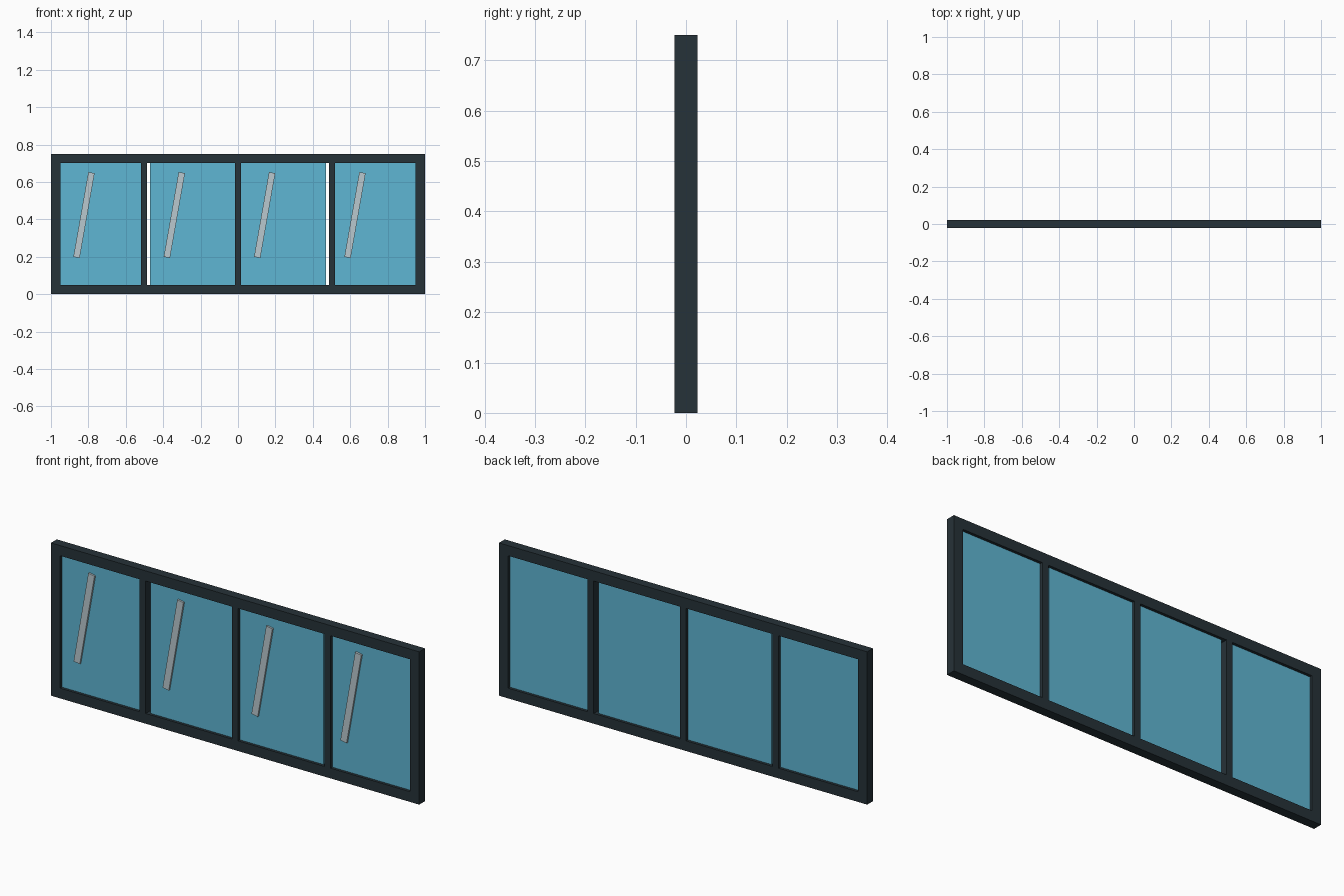
import bpy
from math import radians
from mathutils import Matrix

cube = bpy.data.objects.get("Cube")
if cube:
    bpy.data.objects.remove(cube, do_unlink=True)


def make_material(name, rgb):
    """Flat material from display (sRGB) values in 0..255."""
    linear = [((c / 255 + 0.055) / 1.055) ** 2.4 for c in rgb]
    mat = bpy.data.materials.new(name)
    mat.use_nodes = True
    mat.diffuse_color = (*linear, 1)
    bsdf = mat.node_tree.nodes["Principled BSDF"]
    bsdf.inputs["Base Color"].default_value = (*linear, 1)
    return mat


def box(name, size, location, mat, tilt=0):
    """Box of the given size, tilted about the y axis."""
    bpy.ops.mesh.primitive_cube_add(size=1)
    obj = bpy.context.object
    obj.name = obj.data.name = name
    obj.data.transform(Matrix.Diagonal((*size, 1)))
    obj.location = location
    obj.rotation_euler.y = radians(tilt)
    obj.data.materials.append(mat)
    return obj


dark = make_material("dark frame", (38, 50, 56))
glass = make_material("blue glass", (95, 182, 211))
pale = make_material("pale reflection", (186, 200, 207))

HEIGHT, DEPTH, BORDER = 0.75, 0.045, 0.05
MIDDLE = HEIGHT / 2
OPENING = HEIGHT - 2 * BORDER

# Outer frame
for side, label in ((-1, "right"), (1, "left")):
    box(f"{label}_stile", (BORDER, DEPTH, HEIGHT),
        (side * (1 - BORDER / 2), 0, MIDDLE), dark)
for label, z in (("bottom", BORDER / 2), ("top", HEIGHT - BORDER / 2)):
    box(f"{label}_rail", (2 - 2 * BORDER, DEPTH, BORDER), (0, 0, z), dark)

# Upright bars between the panes
for i in (-1, 0, 1):
    box(f"mullion_{i + 2}", (0.033, DEPTH, OPENING), (i * 0.502, 0, MIDDLE), dark)

# Panes, each with a slanted reflection strip on its front
PANE_GLASS = 0.018
for i in range(4):
    x = (i - 1.5) * 0.483
    box(f"glass_pane_{i + 1}", (0.456, PANE_GLASS, OPENING), (x, 0, MIDDLE), glass)
    box(f"reflection_strip_{i + 1}", (0.034, 0.009, 0.46),
        (x - 0.099, -PANE_GLASS / 2 - 0.0045, 0.423), pale, tilt=10)
